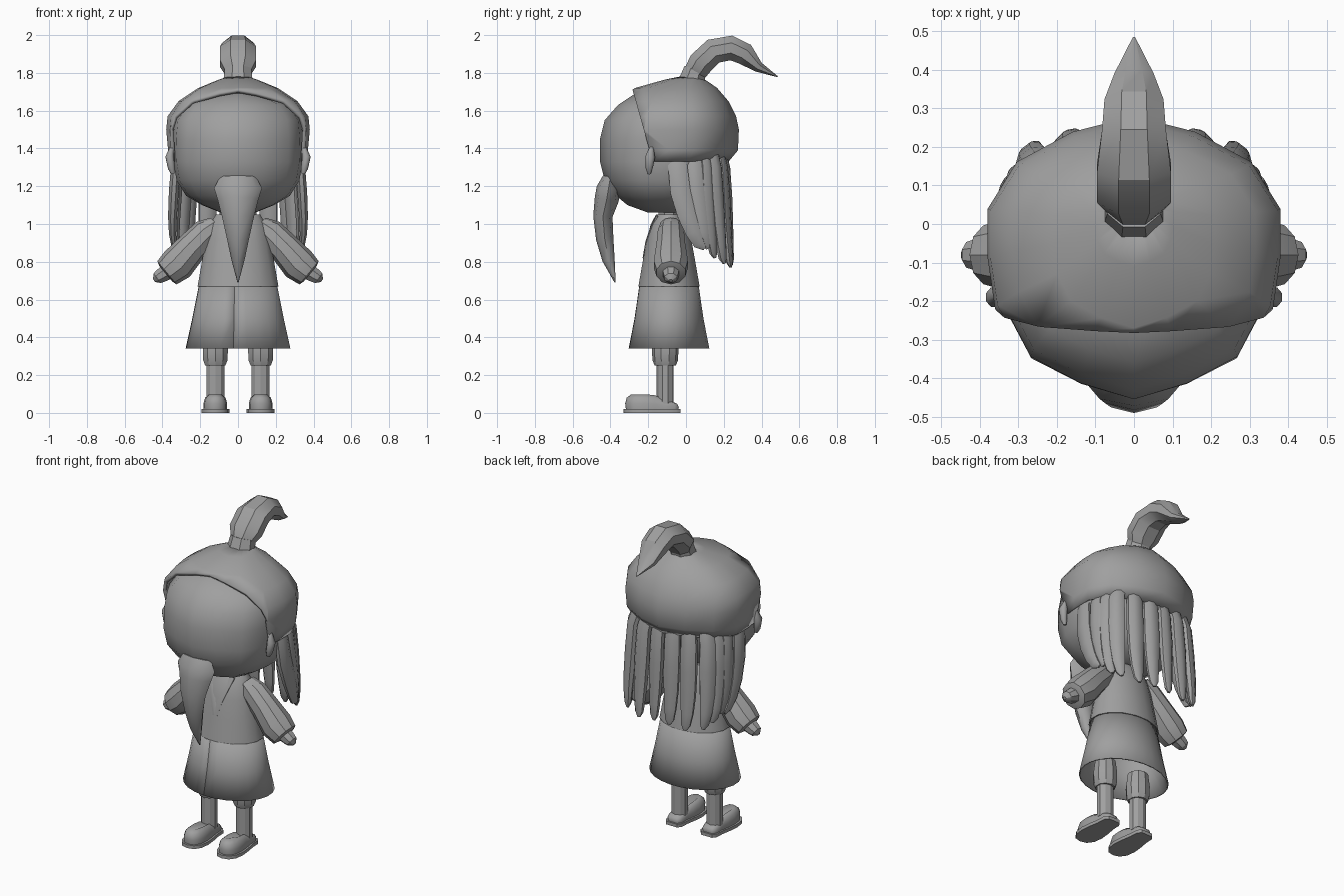
import bpy, bmesh
from math import radians, sin, cos
from mathutils import Vector

cube = bpy.data.objects.get("Cube")
if cube:
    bpy.data.objects.remove(cube, do_unlink=True)

grey = bpy.data.materials.new("plain_grey")
grey.use_nodes = True
grey.diffuse_color = (0.35, 0.35, 0.35, 1)
grey.node_tree.nodes["Principled BSDF"].inputs["Base Color"].default_value = (0.35, 0.35, 0.35, 1)


def loft(name, rings, caps=True, closed=True, angle=30, cut=None, thick=0):
    """Skin a list of equal-length rings, optionally trimmed by a plane."""
    bm = bmesh.new()
    loops = [[bm.verts.new(p) for p in ring] for ring in rings]
    n = len(loops[0])
    for a, b in zip(loops, loops[1:]):
        for i in range(n if closed else n - 1):
            j = (i + 1) % n
            bm.faces.new((a[i], a[j], b[j], b[i]))
    if caps:
        bm.faces.new(loops[0])
        bm.faces.new(loops[-1])
    if cut:
        bmesh.ops.bisect_plane(bm, geom=bm.verts[:] + bm.edges[:] + bm.faces[:],
                               plane_co=cut[0], plane_no=cut[1], clear_outer=True)
    bmesh.ops.recalc_face_normals(bm, faces=bm.faces[:])
    mesh = bpy.data.meshes.new(name)
    bm.to_mesh(mesh)
    bm.free()
    mesh.materials.append(grey)
    ob = bpy.data.objects.new(name, mesh)
    bpy.context.collection.objects.link(ob)
    if thick:
        mod = ob.modifiers.new("thickness", 'SOLIDIFY')
        mod.thickness, mod.offset = thick, -1
    bpy.ops.object.select_all(action='DESELECT')
    ob.select_set(True)
    bpy.context.view_layer.objects.active = ob
    bpy.ops.object.shade_smooth_by_angle(angle=radians(angle))


def tube(name, path, sizes, ref=(1, 0, 0), sides=8, turn=0.5, arc=None, **kw):
    """Elliptical tube along a path; each size is (along ref, across ref)."""
    pts = [Vector(p) for p in path]
    if arc:
        angles = [radians(arc[0] + (arc[1] - arc[0]) * i / sides) for i in range(sides + 1)]
    else:
        angles = [radians(360 * (i + turn) / sides) for i in range(sides)]
    rings = []
    for i, p in enumerate(pts):
        t = (pts[min(i + 1, len(pts) - 1)] - pts[max(i - 1, 0)]).normalized()
        s = Vector(ref)
        s = (s - t * s.dot(t)).normalized()
        n = t.cross(s)
        w, h = sizes[i]
        rings.append([p + s * w * cos(a) + n * h * sin(a) for a in angles])
    loft(name, rings, closed=not arc, **kw)


# Wedge-fronted head section, right half then mirrored half
def mirrored(half):
    return half + [(-u, v) for u, v in half[-2:0:-1]]


SECTION = mirrored([(0, -1), (.4, -.88), (.78, -.68), (.95, -.35), (1, 0),
                    (1, .35), (.8, .68), (.42, .89), (0, 1)])
# Shoe outline: round toe, narrower squared heel
SHOE = mirrored([(0, -1), (.55, -.93), (.9, -.68), (1, -.3), (.92, .1),
                 (.78, .5), (.75, .85), (.5, 1), (0, 1)])


def head_rings(rows):
    return [[(u * hx, (yf + yb) / 2 + v * (yb - yf) / 2, z) for u, v in SECTION]
            for z, hx, yf, yb in rows]


# Head and hair cap
loft("head", head_rings([
    (1.06, .09, -.20, .0), (1.10, .19, -.31, .08), (1.15, .275, -.37, .14),
    (1.23, .325, -.43, .18), (1.33, .342, -.455, .21), (1.45, .345, -.455, .24),
    (1.55, .335, -.43, .23), (1.63, .28, -.36, .18), (1.69, .12, -.27, .1)]), angle=50)
loft("hair_cap", head_rings([
    (1.33, .355, -.43, .225), (1.39, .37, -.455, .275), (1.5, .38, -.46, .28),
    (1.57, .373, -.44, .265), (1.65, .315, -.37, .225), (1.72, .21, -.27, .165),
    (1.765, .1, -.11, .1), (1.785, .04, -.01, .06)]),
    angle=45, caps=False, thick=.02, cut=((0, -.28, 1.70), (0, -.96, -.27)))

# Top knot
tube("hair_band", [(0, .025, 1.74), (0, .05, 1.82)], [(.085, .075), (.075, .065)])
tube("top_knot", [(0, .05, 1.805), (0, .077, 1.85), (0, .145, 1.915), (0, .24, 1.932),
                  (0, .31, 1.90), (0, .385, 1.83), (0, .485, 1.78)],
     [(.075, .065), (.104, .073), (.104, .073), (.09, .071), (.083, .064), (.055, .03), (.003, .003)])

# Beard and neck
tube("beard", [(0, -.40, 1.25), (0, -.41, 1.19), (0, -.42, 1.13), (0, -.44, 1.04),
               (0, -.43, .92), (0, -.41, .81), (0, -.375, .69)],
     [(.095, .04), (.127, .063), (.108, .064), (.085, .051), (.058, .046), (.035, .033), (.003, .003)],
     turn=0, angle=50)
tube("neck", [(0, -.09, 1.0), (0, -.09, 1.12)], [(.075, .06)] * 2)


# Robe: skirt with an opening seam at the front, and a jacket
def vertical(name, rows, **kw):
    tube(name, [(0, -.09, z) for z, _, _ in rows], [(w, h) for _, w, h in rows], **kw)


vertical("skirt", [(.342, .278, .214), (.5, .243, .183), (.70, .203, .154)],
         sides=24, arc=(-95, 265), caps=False, thick=.008)
vertical("jacket", [(.67, .218, .165), (.8, .195, .142), (.92, .172, .12),
                    (1.0, .15, .098), (1.05, .12, .07)], sides=16, angle=40)

# Hanging locks: x, y at the root, y at the tip, tip height, half width, half depth
LOCKS = [(.34, -.05, .085, .87, .058, .028), (.322, .04, .11, .87, .05, .028),
         (.29, .11, .15, .82, .05, .033), (.262, .155, .2, .79, .05, .035),
         (.16, .195, .235, .77, .052, .033), (.053, .21, .24, .78, .05, .03)]

for side, label in ((1, "left"), (-1, "right")):
    # Broad hair locks hang straight from under the cap, then hook back at the tip
    for k, (x, y0, y1, tip, w, d) in enumerate(LOCKS):
        along = (0, 1, 0) if k < 2 else (side, -.8, 0) if k < 4 else (side, -.2, 0)
        path = []
        for f, drift, tuck in ((0, 0, .9), (.12, .03, .97), (.4, .15, 1), (.65, .4, 1.02),
                               (.83, .65, 1.02), (.95, .88, 1), (1, 1.1, .99)):
            path.append((side * x * tuck, y0 * min(tuck, 1) + (y1 - y0) * drift,
                         1.37 + (tip - 1.37) * f))
        tube(f"{label}_hair_lock_{k}", path,
             [(w * m, d * m) for m in (.85, .95, 1, .9, .74, .55, .2)], ref=along, angle=35)

    # Ear
    tube(f"{label}_ear", [(side * .345, -.195, 1.265), (side * .352, -.195, 1.295),
                          (side * .362, -.19, 1.355), (side * .35, -.182, 1.405)],
         [(.01, .008), (.02, .02), (.024, .028), (.012, .012)], angle=50)

    # Wide sleeve with a blunt cuff, hand and pointed fingertips
    tube(f"{label}_sleeve", [(side * x, -.08, z) for x, z in
                             ((.115, 1.0), (.165, .955), (.24, .88), (.322, .787), (.376, .742), (.382, .737))],
         [(.055, .045), (.072, .078), (.08, .083), (.095, .094), (.08, .08), (.055, .055)],
         ref=(0, 1, 0), sides=10)
    tube(f"{label}_hand", [(side * x, -.08, z) for x, z in
                           ((.37, .75), (.41, .725), (.428, .713), (.444, .70))],
         [(.048, .048), (.042, .04), (.036, .034), (.01, .01)], ref=(0, 1, 0))

    # Collar edge
    tube(f"{label}_lapel", [(side * .07, -.152, 1.045), (side * .05, -.182, .98),
                            (side * .025, -.206, .91), (0, -.222, .82)],
         [(.018, .008)] * 4, sides=6)

    # Leg: gathered trouser above a slim shin
    cx = side * .12
    tube(f"{label}_trouser", [(cx, -.11, z) for z in (.25, .28, .34, .42)],
         [(.056, .056), (.068, .068), (.07, .07), (.06, .06)], sides=10)
    tube(f"{label}_shin", [(cx, -.11, .05), (cx, -.11, .27)], [(.05, .045)] * 2, sides=10)

    # Shoe upper, sloping down to the heel, on a flat sole
    for part, rows, slope in (
            ("sole", ((0, .074, .15), (.02, .074, .15)), 0),
            ("shoe", ((.018, .062, .138), (.05, .063, .142), (.08, .054, .134), (.098, .033, .11)), .02)):
        loft(f"{label}_{part}", [[(cx + u * w, -.18 + v * h, z - slope * max(v, 0) * z / .05)
                                  for u, v in SHOE] for z, w, h in rows], angle=50)
